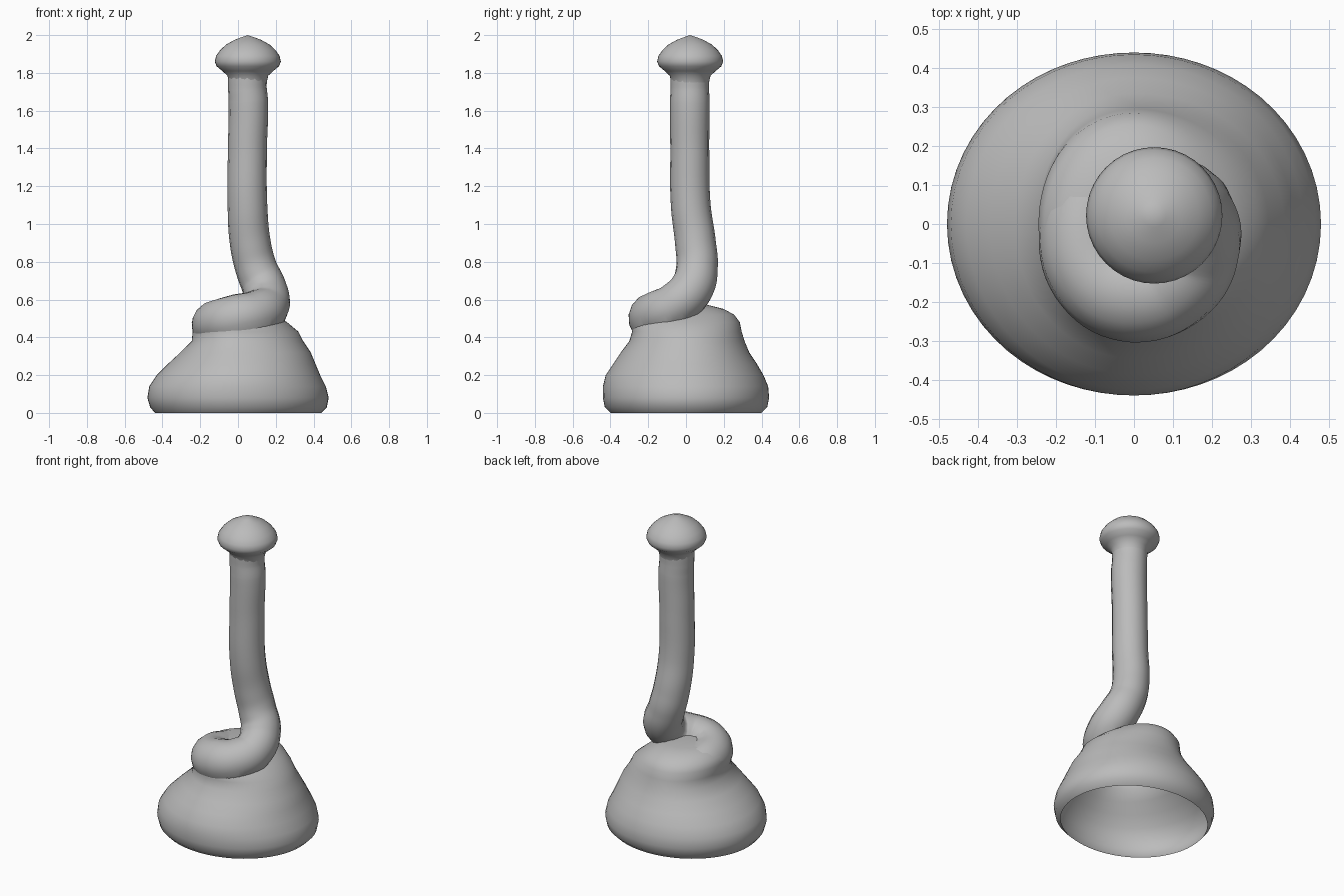
import bpy, bmesh, math
from mathutils import Vector
from mathutils.bvhtree import BVHTree

cube = bpy.data.objects.get("Cube")
if cube:
    bpy.data.objects.remove(cube, do_unlink=True)

GREY = (0.5, 0.5, 0.5, 1)
mat = bpy.data.materials.new("plain grey")
mat.use_nodes = True
mat.diffuse_color = GREY
bsdf = mat.node_tree.nodes["Principled BSDF"]
bsdf.inputs["Base Color"].default_value = GREY
bsdf.inputs["Roughness"].default_value = 0.7


def add_object(name, bm):
    mesh = bpy.data.meshes.new(name)
    bm.to_mesh(mesh)
    bm.free()
    mesh.materials.append(mat)
    for face in mesh.polygons:
        face.use_smooth = True
    obj = bpy.data.objects.new(name, mesh)
    bpy.context.collection.objects.link(obj)
    return obj


def lathe(rows, tip, segments, centre=(0, 0)):
    """Skin rings of (z, radius function) and close them at a tip."""
    bm = bmesh.new()
    rings = []
    for z, radius in rows:
        ring = []
        for i in range(segments):
            a = math.tau * i / segments
            r = radius(a)
            ring.append(bm.verts.new((centre[0] + r * math.cos(a), centre[1] + r * math.sin(a), z)))
        rings.append(ring)
    top = bm.verts.new((*centre, tip))
    for i in range(segments):
        j = (i + 1) % segments
        for low, high in zip(rings, rings[1:]):
            bm.faces.new((low[i], low[j], high[j], high[i]))
        bm.faces.new((rings[-1][i], rings[-1][j], top))
    bm.normal_update()
    return bm


def blend(sides):
    """Radius that eases between the left, back, right and front values."""
    def radius(a):
        t = a / (math.pi / 2)
        k = int(t) % 4
        f = (1 - math.cos((t - int(t)) * math.pi)) / 2
        return sides[k] * (1 - f) + sides[(k + 1) % 4] * f
    return radius


# Hollow, coiled base: height, then radius at left, back, right, front
base_rows = [
    (0.00, .44, .40, .44, .40),
    (0.03, .47, .43, .465, .43),
    (0.08, .48, .44, .48, .44),
    (0.14, .465, .435, .47, .44),
    (0.20, .435, .41, .43, .425),
    (0.26, .41, .375, .37, .385),
    (0.32, .385, .335, .305, .345),
    (0.38, .345, .31, .245, .30),
    (0.43, .32, .295, .24, .285),
    (0.48, .26, .285, .245, .29),
    (0.52, .20, .255, .23, .26),
    (0.55, .13, .20, .19, .20),
    (0.57, .07, .12, .13, .12),
]
base_bm = lathe([(row[0], blend(row[1:])) for row in base_rows], 0.56, 64)
base_tree = BVHTree.FromBMesh(base_bm)
add_object("coiled_base", base_bm)

# Neck: a tube that drops from the head and wraps round the top of the base
path = [
    (.052, .02, 1.84, .105), (.05, .02, 1.72, .102), (.055, .02, 1.64, .105),
    (.05, .02, 1.40, .103), (.05, .025, 1.10, .105), (.065, .05, .90, .108),
    (.095, .058, .77, .110), (.14, .03, .66, .117), (.155, -.06, .57, .118),
    (.10, -.145, .525, .125), (0, -.175, .50, .13), (-.09, -.13, .48, .125),
    (-.125, -.02, .465, .12), (-.09, .09, .45, .11),
]
curve = bpy.data.curves.new("neck_path", "CURVE")
curve.dimensions = "3D"
curve.bevel_depth = 1
curve.bevel_resolution = 6
curve.resolution_u = 8
spline = curve.splines.new("BEZIER")
spline.bezier_points.add(len(path) - 1)
for point, (x, y, z, r) in zip(spline.bezier_points, path):
    point.co = (x, y, z)
    point.radius = r
    point.handle_left_type = point.handle_right_type = "AUTO"
helper = bpy.data.objects.new("neck_path", curve)
bpy.context.collection.objects.link(helper)
bpy.context.view_layer.update()
tube = bpy.data.meshes.new_from_object(helper.evaluated_get(bpy.context.evaluated_depsgraph_get()))
neck_bm = bmesh.new()
neck_bm.from_mesh(tube)
bpy.data.objects.remove(helper, do_unlink=True)
bpy.data.meshes.remove(tube)

# Trim the part of the tube that is buried, so the base stays hollow
buried = []
for face in neck_bm.faces:
    centre = face.calc_center_median()
    hit, normal, _, _ = base_tree.find_nearest(centre)
    if (centre - hit).dot(normal) < -0.02:
        buried.append(face)
bmesh.ops.delete(neck_bm, geom=buried, context="FACES")
bmesh.ops.recalc_face_normals(neck_bm, faces=neck_bm.faces[:])
add_object("neck", neck_bm)

# Rounded head
head_rows = [(1.75, .10), (1.785, .108), (1.81, .135), (1.835, .165), (1.86, .175),
             (1.89, .168), (1.92, .147), (1.95, .115), (1.975, .07), (1.99, .03)]
add_object("head", lathe([(z, lambda a, r=r: r) for z, r in head_rows], 2.0, 40, (.052, .022)))
